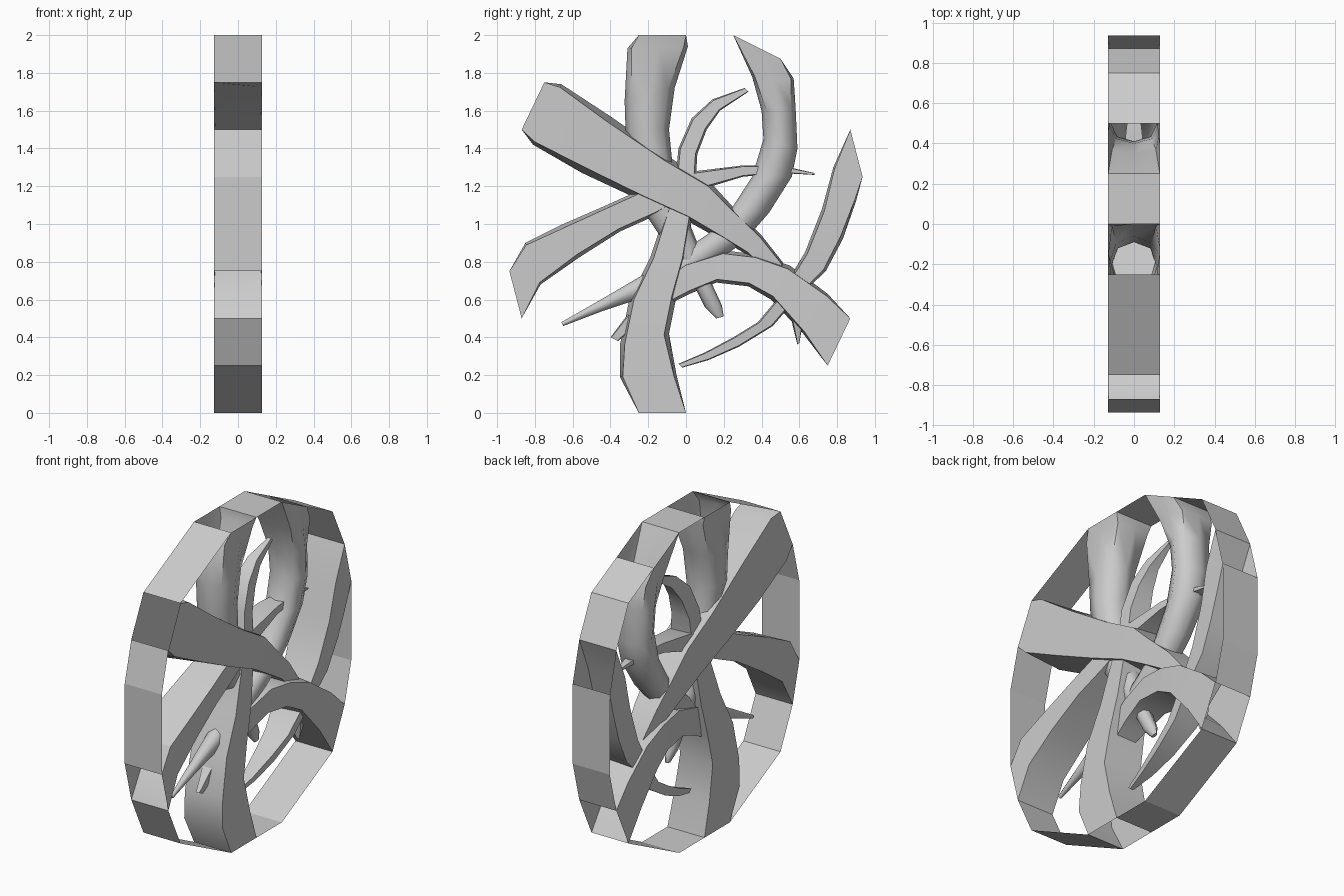
import bpy, bmesh, math
from mathutils import Vector

HALF = 0.128  # half thickness of the wheel along x


def finish(name, bm, smooth):
    bmesh.ops.recalc_face_normals(bm, faces=bm.faces)
    me = bpy.data.meshes.new(name)
    bm.to_mesh(me)
    bm.free()
    ob = bpy.data.objects.new(name, me)
    bpy.context.collection.objects.link(ob)
    bpy.ops.object.select_all(action='DESELECT')
    ob.select_set(True)
    bpy.context.view_layer.objects.active = ob
    if smooth:
        bpy.ops.object.shade_smooth_by_angle(angle=math.radians(smooth))


def root(name, sections, rounded=False):
    """Loft a tapering root through (y1, z1, y2, z2) edge pairs; open at the rim."""
    bm = bmesh.new()
    rings = []
    last = len(sections) - 1
    for i, (y1, z1, y2, z2) in enumerate(sections):
        t = i / last
        d = HALF * (1 - t ** 1.7) + 0.01 * t
        a, b = Vector((0, y1, z1)), Vector((0, y2, z2))
        mid, half = (a + b) / 2, (b - a) / 2
        if rounded:
            k = 1 - 0.27 * min(1, i / 2)      # corners pull in to a round section
            uv = [(-1, 0), (-k, k), (0, 1), (k, k), (1, 0), (k, -k), (0, -1), (-k, -k)]
        else:
            k = 1 - 0.2 * min(1, i / 2)       # bevelled sides on the +x face
            uv = [(-1, -1), (-k, 1), (k, 1), (1, -1)]
        rings.append([bm.verts.new(mid + half * u + Vector((d * v, 0, 0))) for u, v in uv])
    for r, s in zip(rings, rings[1:]):
        for j in range(len(r)):
            n = (j + 1) % len(r)
            bm.faces.new((r[j], r[n], s[n], s[j]))
    bm.faces.new(rings[-1])
    finish(name, bm, 60 if rounded else 30)


# Outer rim: flat bands between the open root ends
bands = [
    [(0, 2), (.25, 2)],
    [(.5, 1.875), (.75, 1.75), (.87, 1.5)],
    [(.935, 1.25), (.935, .75), (.87, .5)],
    [(.75, .25), (.25, 0), (0, 0)],
    [(-.25, 0), (-.75, .25), (-.87, .5)],
    [(-.935, .75), (-.935, 1.25), (-.87, 1.5)],
    [(-.75, 1.75), (-.25, 2)],
]
bm = bmesh.new()
for band in bands:
    pairs = [[bm.verts.new((x, y, z)) for x in (-HALF, HALF)] for y, z in band]
    for p, q in zip(pairs, pairs[1:]):
        bm.faces.new((p[0], p[1], q[1], q[0]))
finish("rim", bm, 0)

# Flat-sided roots
root("upper_left_root", [
    (-.75, 1.75, -.87, 1.5), (-.66, 1.74, -.81, 1.42), (-.4, 1.57, -.55, 1.27),
    (-.1, 1.36, -.25, 1.13), (.13, 1.22, 0, 1.02), (.24, 1.1, .18, .92),
    (.4, .94, .32, .84), (.51, .8, .44, .72), (.6, .6, .54, .57),
    (.62, .48, .57, .44), (.6, .37, .59, .36)])
root("bottom_root", [
    (-.25, 0, 0, 0), (-.35, .19, -.05, .2), (-.35, .36, -.09, .42),
    (-.3, .6, -.05, .62), (-.19, .82, 0, .82), (-.13, 1.0, .03, 1.02),
    (-.06, 1.2, .05, 1.2), (-.04, 1.4, .06, 1.37), (.03, 1.56, .11, 1.5),
    (.14, 1.66, .18, 1.6), (.31, 1.72, .33, 1.7)])
root("lower_right_root", [
    (.87, .5, .75, .25), (.75, .63, .62, .42), (.55, .78, .45, .6),
    (.37, .84, .33, .67), (.2, .86, .16, .69), (0, .8, .02, .63),
    (-.15, .7, -.1, .57), (-.28, .56, -.24, .48), (-.4, .4, -.36, .38)])
root("right_root", [
    (.87, 1.5, .935, 1.25), (.78, 1.3, .9, 1.12), (.72, 1.08, .83, .92),
    (.63, .85, .74, .75), (.48, .6, .58, .6), (.38, .48, .46, .46),
    (.25, .4, .28, .35), (.1, .32, .12, .28), (-.04, .26, -.02, .24)])
root("left_root", [
    (-.935, .75, -.87, .5), (-.85, .9, -.77, .68), (-.65, 1.0, -.57, .82),
    (-.42, 1.1, -.35, .96), (-.2, 1.2, -.15, 1.05), (.05, 1.28, .07, 1.18),
    (.3, 1.31, .3, 1.25), (.5, 1.31, .5, 1.27), (.68, 1.27, .68, 1.26)])

# Rounded roots
root("top_root", [
    (-.25, 2, 0, 2), (-.31, 1.93, .01, 1.94), (-.325, 1.65, -.06, 1.72),
    (-.32, 1.5, -.09, 1.5), (-.29, 1.3, -.07, 1.3), (-.2, 1.03, -.02, 1.1),
    (-.08, .85, .06, .9), (.04, .68, .12, .72), (.1, .56, .19, .57),
    (.16, .5, .2, .51)], rounded=True)
root("upper_right_root", [
    (.25, 2, .5, 1.875), (.35, 1.78, .57, 1.77), (.4, 1.6, .58, 1.62),
    (.41, 1.45, .59, 1.4), (.35, 1.25, .56, 1.25), (.24, 1.08, .44, 1.06),
    (.12, .95, .3, .9), (-.07, .82, .06, .73), (-.28, .7, -.26, .6),
    (-.45, .6, -.44, .54), (-.66, .48, -.65, .46)], rounded=True)
